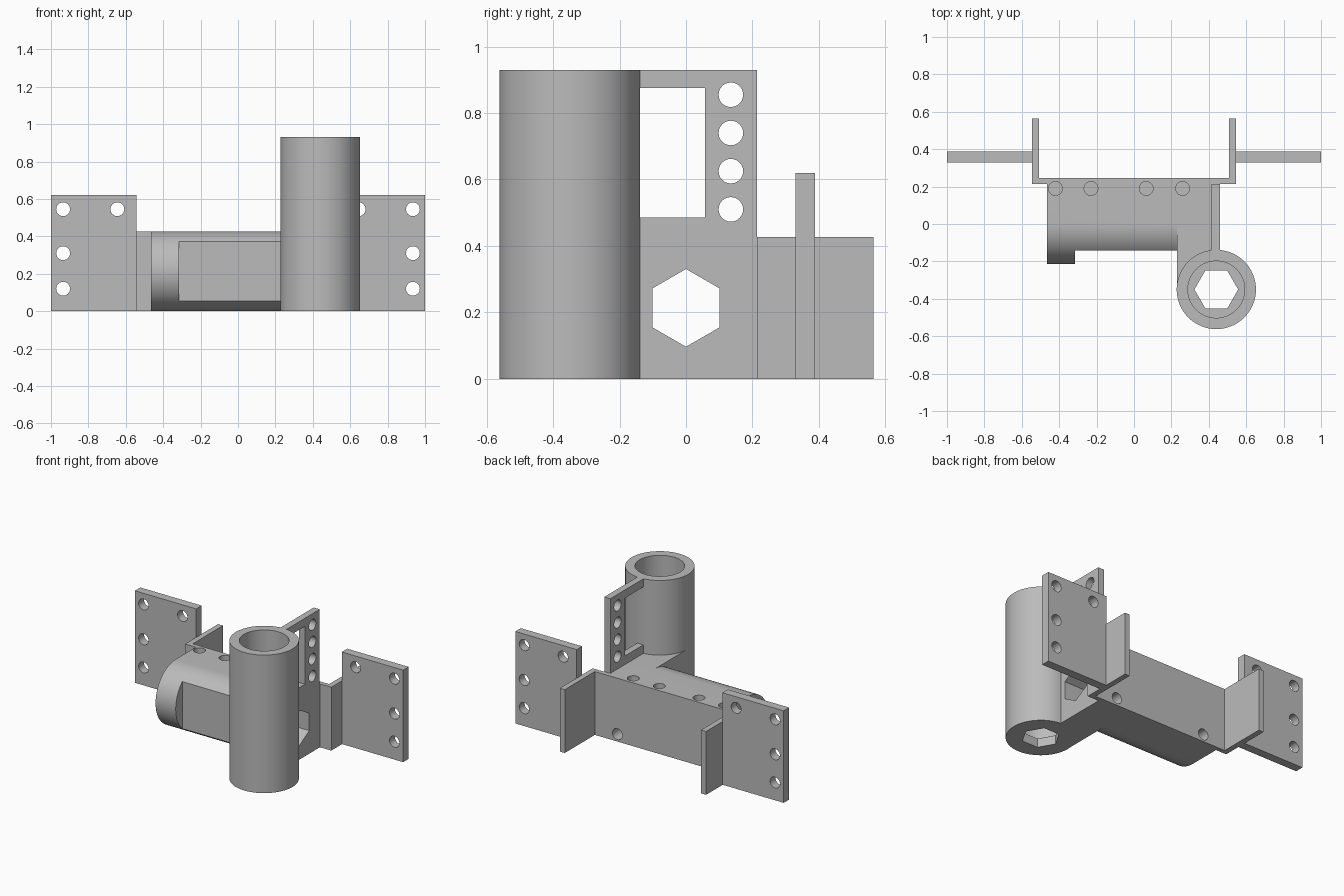
import bpy
import math
from mathutils import Matrix, Vector

cube = bpy.data.objects.get("Cube")
if cube:
    bpy.data.objects.remove(cube, do_unlink=True)

gray = bpy.data.materials.new("plain gray")
gray.use_nodes = True
gray.diffuse_color = (0.5, 0.5, 0.5, 1)
gray.node_tree.nodes["Principled BSDF"].inputs["Base Color"].default_value = gray.diffuse_color

HEIGHT = 0.427      # main body height
TALL = 0.93         # tube and web height
AXIS_Z = HEIGHT / 2
SCREW = 0.037       # screw hole radius
TUBE = (0.44, -0.35)


def finish(name, mesh):
    obj = bpy.data.objects.new(name, mesh)
    bpy.context.collection.objects.link(obj)
    mesh.materials.append(gray)
    return obj


def prism(name, profile, axis, start, end):
    """Extrude a closed profile along an axis: x uses (y, z), y uses (x, z), z uses (x, y)."""
    k = "xyz".index(axis)

    def place(p, t):
        v = list(p)
        v.insert(k, t)
        return v

    n = len(profile)
    verts = [place(p, start) for p in profile] + [place(p, end) for p in profile]
    faces = [list(range(n))[::-1], list(range(n, 2 * n))]
    faces += [(i, (i + 1) % n, n + (i + 1) % n, n + i) for i in range(n)]
    mesh = bpy.data.meshes.new(name)
    mesh.from_pydata(verts, [], faces)
    obj = finish(name, mesh)
    # Make the normals face outward
    import bmesh
    bm = bmesh.new()
    bm.from_mesh(mesh)
    bmesh.ops.recalc_face_normals(bm, faces=bm.faces)
    bm.to_mesh(mesh)
    bm.free()
    return obj


def arc(center, radius, sides, start=0.0, sweep=2 * math.pi, closed=True):
    steps = sides if closed else sides - 1
    return [(center[0] + radius * math.cos(start + sweep * i / steps),
             center[1] + radius * math.sin(start + sweep * i / steps)) for i in range(sides)]


def box(name, x, y, z):
    return prism(name, [(x[0], y[0]), (x[1], y[0]), (x[1], y[1]), (x[0], y[1])], "z", *z)


def combine(target, others, operation):
    for other in others:
        mod = target.modifiers.new("combine", "BOOLEAN")
        mod.operation = operation
        mod.solver = "EXACT"
        mod.object = other
        bpy.context.view_layer.objects.active = target
        bpy.ops.object.modifier_apply(modifier=mod.name)
        bpy.data.objects.remove(other, do_unlink=True)


def smooth(obj):
    bpy.ops.object.select_all(action="DESELECT")
    obj.select_set(True)
    bpy.context.view_layer.objects.active = obj
    bpy.ops.object.shade_smooth_by_angle(angle=math.radians(30))


# Round-fronted horizontal barrel with a flat milled on its front
half_round = arc((0, AXIS_Z), AXIS_Z, 33, math.pi / 2, math.pi, closed=False)
body = prism("socket_body", half_round + [(0.245, 0), (0.245, HEIGHT)], "x", -0.465, 0.46)
combine(body, [box("flat_cutter", (-0.315, 0.3), (-0.4, -0.143), (-0.1, 0.6))], "DIFFERENCE")

# Upright tube, its joining block and the tall web
combine(body, [
    box("joining_block", (0.23, 0.46), (-0.35, 0.05), (0, HEIGHT)),
    prism("upright_tube", arc(TUBE, 0.212, 64), "z", 0, TALL),
    box("tall_web", (0.415, 0.46), (-0.17, 0.213), (0.2, TALL)),
    box("back_plate", (-0.542, 0.542), (0.215, 0.245), (0, HEIGHT)),
], "UNION")

# Tube bore, hexagonal sockets, web window and screw holes
cutters = [
    box("window_cutter", (0.3, 0.6), (-0.138, 0.057), (0.485, 0.875)),
    prism("bore_cutter", arc(TUBE, 0.152, 64), "z", 0.06, 1.2),
    prism("upright_hex_cutter", arc(TUBE, 0.117, 6), "z", -0.2, 0.2),
    prism("barrel_hex_cutter", arc((0, AXIS_Z), 0.117, 6, math.pi / 2), "x", -0.8, 0.8),
]
for i in range(4):
    cutters.append(prism("web_hole", arc((0.135, 0.51 + 0.115 * i), SCREW, 24), "x", 0.3, 0.6))
for x in (-0.42, -0.23, 0.065, 0.26):
    cutters.append(prism("top_hole", arc((x, 0.19), SCREW, 24), "z", 0.27, 0.6))
for x in (-0.34, 0.34):
    cutters.append(prism("back_hole", arc((x, 0.05), SCREW, 24), "y", 0.1, 0.4))
combine(body, cutters, "DIFFERENCE")
smooth(body)

# Mirrored side brackets and drilled mounting ears
for side, label in ((1, "left"), (-1, "right")):
    box(label + "_bracket", (side * 0.508, side * 0.545), (0.215, 0.565), (0, HEIGHT))
    ear = box(label + "_mounting_ear", (side * 0.543, side), (0.33, 0.388), (0, 0.62))
    spots = [(0.935, 0.545), (0.935, 0.31), (0.935, 0.12), (0.645, 0.545)]
    combine(ear, [prism("ear_hole", arc((side * x, z), SCREW, 24), "y", 0.2, 0.5)
                  for x, z in spots], "DIFFERENCE")
    smooth(ear)
